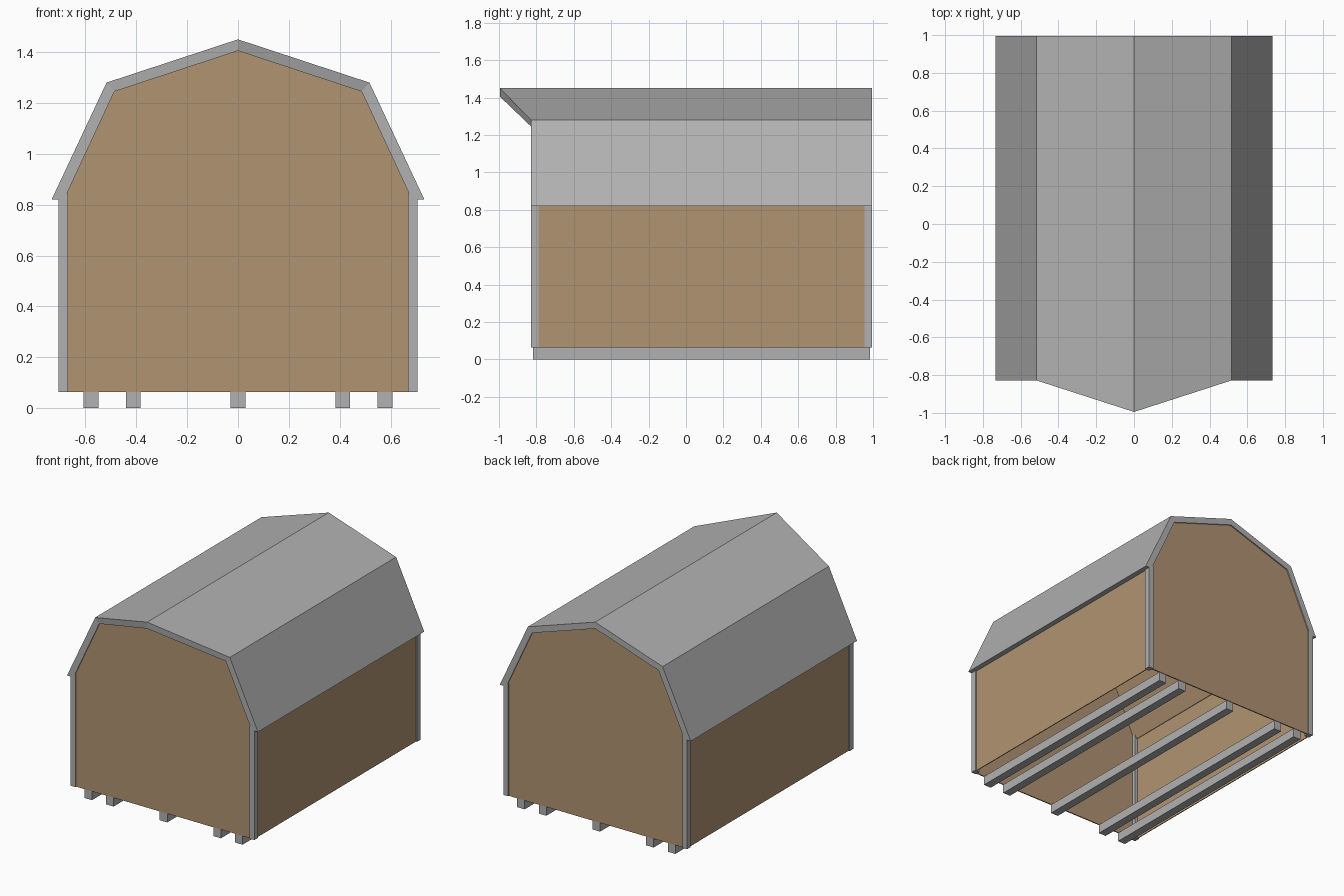
import bpy, bmesh

if "Cube" in bpy.data.objects:
    bpy.data.objects.remove(bpy.data.objects["Cube"])


def material(name, rgb):
    m = bpy.data.materials.new(name)
    m.diffuse_color = (*rgb, 1.0)
    m.use_nodes = True
    m.node_tree.nodes["Principled BSDF"].inputs["Base Color"].default_value = m.diffuse_color
    return m


GREY = material("trim_grey", (0.44, 0.44, 0.44))
TAN = material("wall_tan", (0.44, 0.295, 0.17))


def finish(name, bm, mat):
    me = bpy.data.meshes.new(name)
    bm.to_mesh(me)
    bm.free()
    me.materials.append(mat)
    ob = bpy.data.objects.new(name, me)
    bpy.context.collection.objects.link(ob)
    return ob


def box(name, lo, hi, mat):
    bm = bmesh.new()
    bmesh.ops.create_cube(bm, size=1)
    for v in bm.verts:
        v.co = [a + (b - a) * (c + 0.5) for a, b, c in zip(lo, hi, v.co)]
    return finish(name, bm, mat)


def mirrored(half):
    # right half of a profile (eave to ridge) continued to the left eave
    return half + [(-x, z) for x, z in reversed(half[:-1])]


BASE = 0.063            # underside of the walls
FRONT, BACK = -0.828, 0.995
EAVE = 0.82
WALL_X = 0.697

outer = mirrored([(0.733, EAVE), (0.517, 1.28), (0.0, 1.45)])
inner = mirrored([(0.684, EAVE), (0.486, 1.245), (0.0, 1.405)])

# gambrel roof with a pointed front overhang at the ridge
bm = bmesh.new()


def front_y(x):
    return -0.995 if x == 0 else FRONT


rows = []
for prof in (outer, inner):
    rows.append([bm.verts.new((x, front_y(x), z)) for x, z in prof])
    rows.append([bm.verts.new((x, BACK, z)) for x, z in prof])
of, ob_, inf, inb = rows
for i in range(4):
    for a, b in ((of, ob_), (ob_, inb), (inb, inf), (inf, of)):
        bm.faces.new((a[i], a[i + 1], b[i + 1], b[i]))
for i in (0, 4):
    bm.faces.new((of[i], ob_[i], inb[i], inf[i]))
bmesh.ops.recalc_face_normals(bm, faces=bm.faces)
finish("gambrel_roof", bm, GREY)

# tan lining just under the roof
bm = bmesh.new()
lining = [(x, z - 0.003) for x, z in inner]
lf = [bm.verts.new((x, FRONT + 0.012, z)) for x, z in lining]
lb = [bm.verts.new((x, BACK - 0.012, z)) for x, z in lining]
for i in range(4):
    bm.faces.new((lf[i], lf[i + 1], lb[i + 1], lb[i]))
finish("roof_lining", bm, TAN)

# gable end walls, slightly recessed behind roof edge and posts
gable = mirrored([(0.684, BASE), (0.684, EAVE), (0.486, 1.245), (0.0, 1.405)])
for name, y0, y1 in (("front_wall", FRONT + 0.008, FRONT + 0.016),
                     ("back_wall", BACK - 0.016, BACK - 0.008)):
    bm = bmesh.new()
    a = [bm.verts.new((x, y0, z)) for x, z in gable]
    b = [bm.verts.new((x, y1, z)) for x, z in gable]
    bm.faces.new(a)
    bm.faces.new(b)
    for i in range(len(a)):
        j = (i + 1) % len(a)
        # the walls are open to the inside, so only rim faces are added
        bm.faces.new((a[i], a[j], b[j], b[i]))
    bmesh.ops.recalc_face_normals(bm, faces=bm.faces)
    finish(name, bm, TAN)

# side walls and corner posts
for side, s in (("right", 1), ("left", -1)):
    xs = sorted((s * (WALL_X - 0.006), s * WALL_X))
    box(side + "_wall", (xs[0], FRONT + 0.01, BASE),
        (xs[1], BACK - 0.01, EAVE), TAN)
    xs = sorted((s * 0.669, s * 0.705))
    for end, y0, y1 in (("front", FRONT, FRONT + 0.04),
                        ("back", BACK - 0.04, BACK)):
        box(f"{end}_{side}_post", (xs[0], y0, BASE),
            (xs[1], y1, EAVE + 0.025), GREY)

# floor runners
for i, x in enumerate((-0.578, -0.412, 0.0, 0.412, 0.578)):
    box(f"runner_{i + 1}", (x - 0.029, -0.817, 0.0),
        (x + 0.029, 0.984, BASE), GREY)
